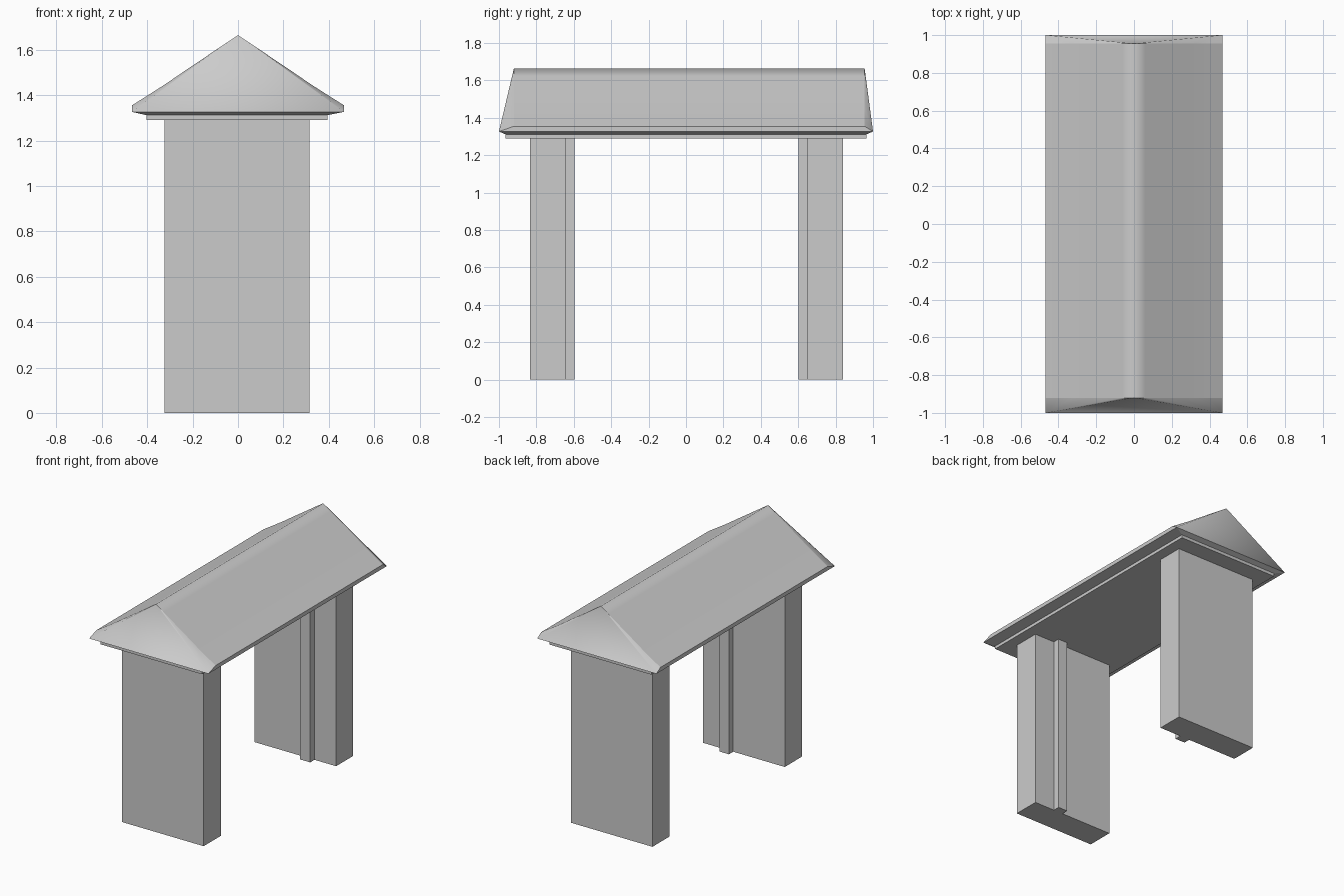
import bpy, bmesh

if "Cube" in bpy.data.objects:
    bpy.data.objects.remove(bpy.data.objects["Cube"])


def box(name, x, y, z):
    """Box from (min, max) ranges on each axis."""
    bm = bmesh.new()
    bmesh.ops.create_cube(bm, size=1)
    for v in bm.verts:
        for i, (lo, hi) in enumerate((x, y, z)):
            v.co[i] = hi if v.co[i] > 0 else lo
    return finish(name, bm)


def finish(name, bm):
    bmesh.ops.recalc_face_normals(bm, faces=bm.faces)
    mesh = bpy.data.meshes.new(name)
    bm.to_mesh(mesh)
    bm.free()
    obj = bpy.data.objects.new(name, mesh)
    bpy.context.collection.objects.link(obj)
    return obj


# Two wall-like pillars, each with a narrow strip on its inner face
TOP = 1.29
box("front_pillar", (-0.325, 0.315), (-0.835, -0.643), (0, TOP))
box("front_strip", (0.08, 0.155), (-0.65, -0.595), (0, TOP))
box("back_pillar", (-0.325, 0.315), (0.65, 0.84), (0, TOP))
box("back_strip", (0.067, 0.145), (0.602, 0.66), (0, TOP))

# Thin slab between the pillars and the roof
box("roof_slab", (-0.404, 0.394), (-0.965, 0.965), (TOP, 1.315))

# Roof: slightly concave slopes, leaning gable ends, tapered underside
half = [(0.468, 1.355), (0.40, 1.398), (0.32, 1.449), (0.228, 1.512),
        (0.14, 1.571), (0.06, 1.625)]
profile = [(-x, z) for x, z in half] + [(0, 1.665)] + [(x, z) for x, z in reversed(half)]
mid = len(half)

bm = bmesh.new()
group = {}


def face(kind, *verts):
    group[bm.faces.new(verts)] = kind


rows = [[bm.verts.new((x, y, z)) for x, z in profile] for y in (-0.92, 0.955)]
rim = [[bm.verts.new((x, y, 1.327)) for x in (-0.468, 0.468)] for y in (-1, 1)]
under = [[bm.verts.new((x, y, 1.312)) for x in (-0.404, 0.394)] for y in (-0.965, 0.965)]

# Slopes
for i in range(len(profile) - 1):
    face("slope", rows[0][i], rows[0][i + 1], rows[1][i + 1], rows[1][i])
# Gable fans from the lower corners
for row, (left, right) in zip(rows, rim):
    for i in range(mid):
        face("gable", left, row[i], row[i + 1])
        face("gable", right, row[-1 - i], row[-2 - i])
    face("gable", left, row[mid], right)
# Eave edges and underside
for s in (0, 1):
    e = -s
    face("eave", rows[0][e], rows[1][e], rim[1][s], rim[0][s])
    face("under_side", rim[0][s], rim[1][s], under[1][s], under[0][s])
    face("under_end", rim[s][0], rim[s][1], under[s][1], under[s][0])
face("bottom", under[0][0], under[0][1], under[1][1], under[1][0])

# Smooth slopes and gables, crisp borders between them
for f, kind in group.items():
    f.smooth = kind in ("slope", "gable")
for e in bm.edges:
    e.smooth = len({group[f] for f in e.link_faces}) == 1
finish("roof", bm)
